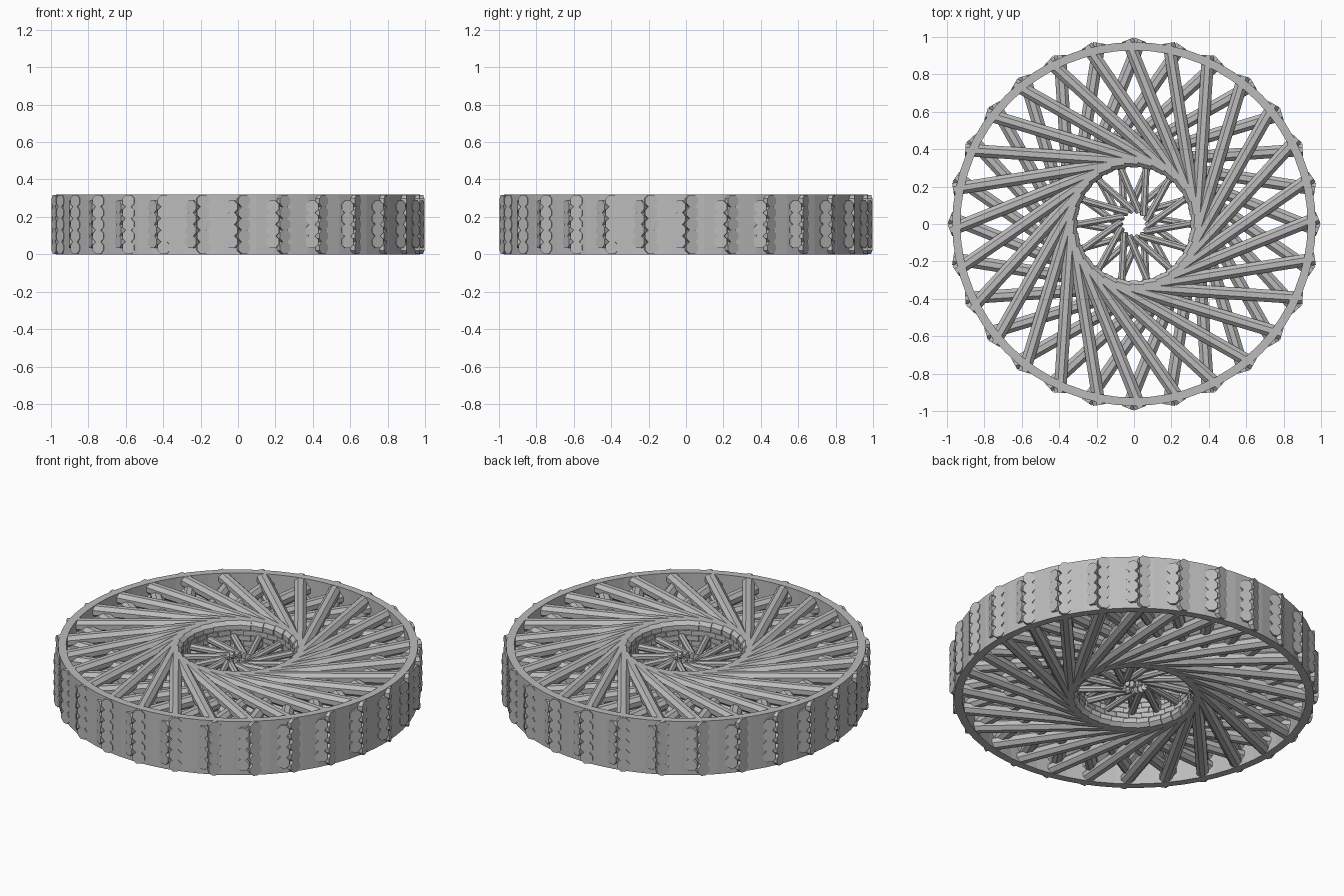
import bpy, bmesh, math
from mathutils import Matrix

cube = bpy.data.objects.get("Cube")
if cube:
    bpy.data.objects.remove(cube, do_unlink=True)

HEIGHT = 0.32
COUNT = 28

grey = bpy.data.materials.new("plain grey")
grey.use_nodes = True
colour = (0.5, 0.5, 0.5, 1)
grey.diffuse_color = colour
grey.node_tree.nodes["Principled BSDF"].inputs["Base Color"].default_value = colour


def finish(name, bm):
    mesh = bpy.data.meshes.new(name)
    bm.to_mesh(mesh)
    bm.free()
    mesh.materials.append(grey)
    obj = bpy.data.objects.new(name, mesh)
    bpy.context.collection.objects.link(obj)
    return obj


def spokes(name, count, layers, offset, outer, radius, hand, phase, start=0.0):
    """Octagonal rods running from the tangent of a hub circle to the rim."""
    bm = bmesh.new()
    end = math.sqrt(outer ** 2 - offset ** 2)
    length = end - start
    for z in layers:
        for i in range(count):
            # Angle of the rod's outer end, then of its direction
            rim_angle = math.tau * i / count + hand * phase
            heading = rim_angle + hand * math.asin(offset / outer)
            place = (Matrix.Rotation(heading, 4, "Z")
                     @ Matrix.Translation((start + length / 2, -hand * offset, z))
                     @ Matrix.Rotation(math.pi / 2, 4, "Y")
                     @ Matrix.Rotation(math.pi / 8, 4, "Z"))
            bmesh.ops.create_cone(bm, cap_ends=True, segments=8, radius1=radius,
                                  radius2=radius, depth=length, matrix=place)
    return finish(name, bm)


# Rim: a square-edged band
bm = bmesh.new()
segments = 64
rings = []
for r, z in ((0.972, 0), (0.972, HEIGHT), (0.928, HEIGHT), (0.928, 0)):
    rings.append([bm.verts.new((r * math.cos(math.tau * i / segments),
                                r * math.sin(math.tau * i / segments), z))
                  for i in range(segments)])
for a, b in zip(rings, rings[1:] + rings[:1]):
    for i in range(segments):
        j = (i + 1) % segments
        bm.faces.new((a[i], a[j], b[j], b[i]))
bmesh.ops.recalc_face_normals(bm, faces=bm.faces)
finish("rim", bm)

# Main spokes: five layers one way, four layers between them the other way
pitch = 0.0625
mid = HEIGHT / 2
phase = math.radians(2)
spokes("outer_spokes", COUNT, [mid + pitch * k for k in (-2, -1, 0, 1, 2)],
       0.335, 0.985, 0.036, 1, phase)
spokes("crossing_spokes", COUNT, [mid + pitch * (k + 0.5) for k in (-2, -1, 0, 1)],
       0.335, 0.985, 0.036, -1, phase)

# Hub spokes: slimmer rods closing in on the small centre opening
spokes("hub_spokes", COUNT // 2, [mid + 0.036 * k for k in (-2, 0, 2)],
       0.05, 0.36, 0.02, 1, phase, 0.045)
spokes("hub_crossing_spokes", COUNT // 2, [mid + 0.036 * k for k in (-1, 1)],
       0.05, 0.36, 0.02, -1, phase, 0.045)
